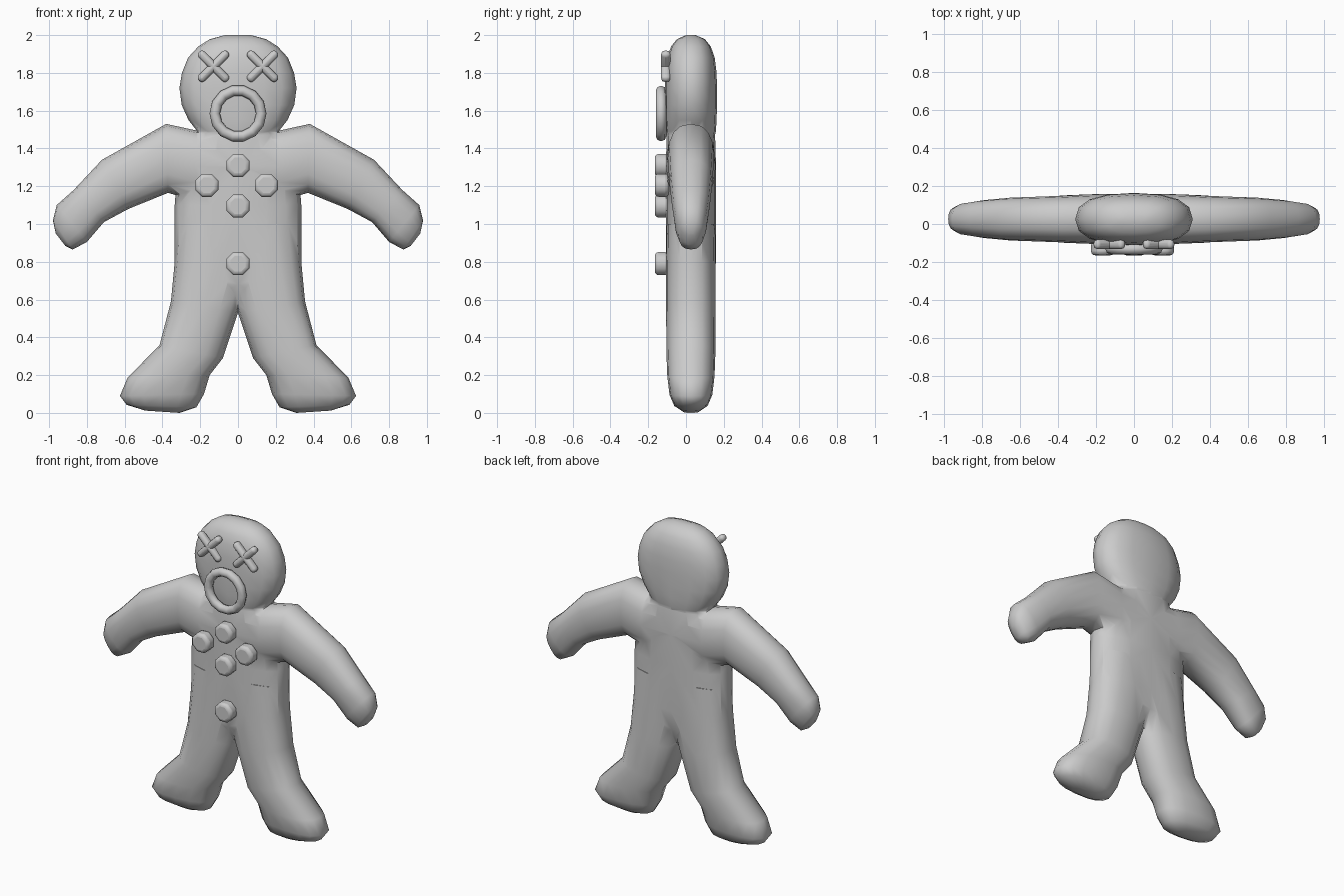
import bpy, bmesh, math

if "Cube" in bpy.data.objects:
    bpy.data.objects.remove(bpy.data.objects["Cube"])

MID = 0.026   # y of the body's centre plane


def loft(name, sections, n=16):
    """Skin of superellipse rings; each section is (ax, az, bx, bz, half_depth)."""
    bm = bmesh.new()
    rings = []
    for ax, az, bx, bz, d in sections:
        ring = []
        for i in range(n):
            t = 2 * math.pi * i / n
            c, s = math.cos(t), math.sin(t)
            c = math.copysign(abs(c) ** 0.82, c)
            s = math.copysign(abs(s) ** 0.82, s)
            ring.append(bm.verts.new(((ax + bx) / 2 + (ax - bx) / 2 * c, MID + d * s,
                                      (az + bz) / 2 + (az - bz) / 2 * c)))
        rings.append(ring)
    for r, q in zip(rings, rings[1:]):
        for i in range(n):
            j = (i + 1) % n
            bm.faces.new((r[i], r[j], q[j], q[i]))
    bm.faces.new(rings[0])
    bm.faces.new(rings[-1])
    bmesh.ops.recalc_face_normals(bm, faces=bm.faces[:])
    me = bpy.data.meshes.new(name)
    bm.to_mesh(me)
    bm.free()
    ob = bpy.data.objects.new(name, me)
    bpy.context.collection.objects.link(ob)
    return ob


def flip(sections):
    return [(-ax, az, -bx, bz, d) for ax, az, bx, bz, d in sections]


def level(rows):
    return [(x, z, -x, z, d) for x, z, d in rows]


def activate(ob):
    bpy.ops.object.select_all(action='DESELECT')
    ob.select_set(True)
    bpy.context.view_layer.objects.active = ob


def smooth(ob, angle=60):
    activate(ob)
    bpy.ops.object.shade_smooth_by_angle(angle=math.radians(angle))


# torso
body = loft("body", level([(.19, 1.56, .11), (.23, 1.47, .128), (.32, 1.3, .133),
                           (.335, 1.1, .133), (.335, .8, .132), (.29, .68, .125),
                           (.17, .57, .07)]))

# head
head = loft("head", level([(.07, 2.0, .025), (.15, 1.978, .075), (.21, 1.94, .105),
                           (.265, 1.88, .126), (.297, 1.8, .136), (.31, 1.72, .138),
                           (.298, 1.63, .138), (.262, 1.55, .136), (.215, 1.49, .132),
                           (.17, 1.41, .115)]))

# arms, one skin from hand to hand
arm = [(.22, 1.495, .22, 1.12, .131), (.38, 1.53, .37, 1.165, .123),
       (.72, 1.34, .58, 1.08, .113), (.87, 1.18, .71, 1.01, .1),
       (.96, 1.10, .80, .905, .085), (.98, 1.02, .875, .865, .065),
       (.965, .95, .915, .885, .025)]
arms = loft("arms", flip(arm[::-1]) + arm)

# legs and feet
leg = [(.325, 1.0, -.16, 1.0, .128), (.335, .8, -.09, .8, .131),
       (.355, .59, 0, .53, .131), (.415, .36, .08, .29, .13),
       (.585, .185, .15, .2, .125), (.625, .09, .18, .10, .113),
       (.59, .043, .22, .03, .088), (.49, .012, .31, .0, .04)]
legs = [loft("leg_right", leg), loft("leg_left", flip(leg))]

# merge everything into one skin
for part in [head, arms] + legs:
    mod = body.modifiers.new("union", 'BOOLEAN')
    mod.operation = 'UNION'
    mod.solver = 'EXACT'
    mod.object = part
    activate(body)
    bpy.ops.object.modifier_apply(modifier=mod.name)
    bpy.data.objects.remove(part)
smooth(body)

# buttons
for x, z in [(0, 1.31), (-.165, 1.205), (.15, 1.205), (0, 1.095), (0, .79)]:
    bpy.ops.mesh.primitive_cylinder_add(vertices=8, radius=.066, depth=.075,
                                        location=(x, -.1275, z),
                                        rotation=(math.pi / 2, math.pi / 8, 0))
    ob = bpy.context.object
    ob.name = "button"
    mod = ob.modifiers.new("round", 'BEVEL')
    mod.width, mod.segments = .02, 3
    mod.limit_method = 'ANGLE'
    mod.angle_limit = math.radians(60)
    smooth(ob)

# mouth ring
bpy.ops.mesh.primitive_torus_add(major_segments=14, minor_segments=8, major_radius=.123,
                                 minor_radius=.028, location=(0, -.132, 1.585),
                                 rotation=(math.pi / 2, 0, 0))
mouth = bpy.context.object
mouth.name = "mouth"
smooth(mouth)

# crossed eyes
for x in (-.13, .13):
    for a in (-45, 45):
        bpy.ops.mesh.primitive_cube_add(size=1, location=(x, -.107, 1.835),
                                        rotation=(0, math.radians(a), 0))
        ob = bpy.context.object
        ob.name = "eye_stroke"
        ob.scale = (.215, .05, .044)
        bpy.ops.object.transform_apply(location=False, rotation=False, scale=True)
        mod = ob.modifiers.new("round", 'BEVEL')
        mod.width, mod.segments = .02, 3
        smooth(ob)
